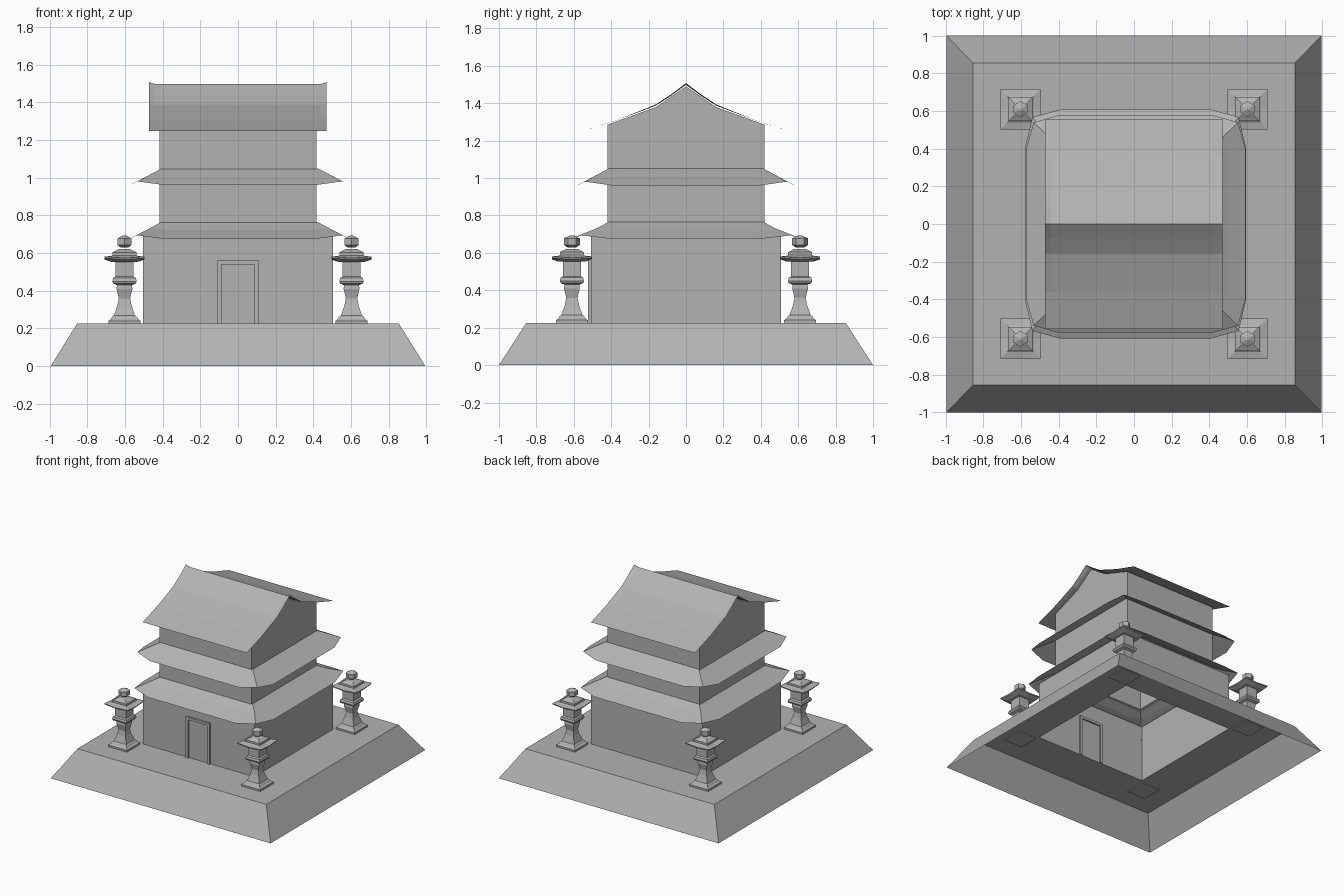
import bpy, math

if "Cube" in bpy.data.objects:
    bpy.data.objects.remove(bpy.data.objects["Cube"])

# One mid-grey stone material for everything
stone = bpy.data.materials.new("grey_stone")
stone.diffuse_color = (0.45, 0.45, 0.45, 1)
stone.use_nodes = True
stone.node_tree.nodes["Principled BSDF"].inputs["Base Color"].default_value = stone.diffuse_color


def mesh(name, verts, faces):
    me = bpy.data.meshes.new(name)
    me.from_pydata(verts, [], faces)
    me.update()
    me.materials.append(stone)
    ob = bpy.data.objects.new(name, me)
    bpy.context.collection.objects.link(ob)
    return ob


def loft(name, rings, cap_bottom=False, cap_top=False):
    """Skin a stack of rings that all run counter-clockwise."""
    n = len(rings[0])
    verts = [v for r in rings for v in r]
    faces = []
    for k in range(len(rings) - 1):
        for i in range(n):
            j = (i + 1) % n
            faces.append((k * n + i, k * n + j, (k + 1) * n + j, (k + 1) * n + i))
    if cap_bottom:
        faces.append(tuple(reversed(range(n))))
    if cap_top:
        faces.append(tuple(range((len(rings) - 1) * n, len(rings) * n)))
    return mesh(name, verts, faces)


def rect(hx, hy, z, cx=0, cy=0):
    return [(cx + sx * hx, cy + sy * hy, z) for sx, sy in ((-1, -1), (1, -1), (1, 1), (-1, 1))]


def square(h, z, cx=0, cy=0):
    return rect(h, h, z, cx, cy)


def box(name, x0, x1, y0, y1, z0, z1):
    rings = [[(x0, y0, z), (x1, y0, z), (x1, y1, z), (x0, y1, z)] for z in (z0, z1)]
    return loft(name, rings, True, True)


# Sloped stone platform (open underneath) and hollow ground-floor walls
loft("platform", [rect(0.995, 1.0, 0), square(0.855, 0.225), rect(0.504, 0.508, 0.225)])
loft("lower_walls", [rect(0.504, 0.508, 0.225), rect(0.504, 0.508, 0.69)])

# Door frame, slightly proud of the front wall
for s, side in ((-1, "left"), (1, "right")):
    xs = sorted((s * 0.087, s * 0.108))
    box("door_jamb_" + side, xs[0], xs[1], -0.523, -0.495, 0.225, 0.56)
box("door_lintel", -0.087, 0.087, -0.523, -0.495, 0.54, 0.56)


# Skirt roofs: flared sheet with clipped, lifted corners
def skirt_ring(hx, hy, mid, cut, z, lift):
    q = [(mid, -hy, z), (hx - cut, -hy + cut, z + lift), (hx, -mid, z)]
    ring = []
    for a, b in ((1, 1), (1, -1), (-1, -1), (-1, 1)):
        pts = [(a * x, b * y, zz) for x, y, zz in q]
        ring += pts if a * b > 0 else pts[::-1]
    return ring


def skirt_roof(name, hx, hy, z0, z1, cx):
    rings = [skirt_ring(hx, hy, 0.4, 0.04, z0, 0.02),
             skirt_ring(0.49, 0.49, 0.37, 0.015, z0 + (z1 - z0) * 0.53, 0.01),
             skirt_ring(0.415, 0.415, 0.355, 0.0, z1, 0)]
    loft(name, rings).location.x = cx


skirt_roof("lower_skirt_roof", 0.588, 0.608, 0.675, 0.765, 0.008)
skirt_roof("upper_skirt_roof", 0.583, 0.58, 0.961, 1.05, 0.01)

# Upper storeys with gabled ends
gable = [(-0.42, 0.755), (0.42, 0.755), (0.42, 1.285), (0.16, 1.38),
         (0, 1.49), (-0.16, 1.38), (-0.42, 1.285)]
n = len(gable)
verts = [(x, y, z) for x in (-0.418, 0.418) for y, z in gable]
mesh("upper_walls", verts, [tuple(reversed(range(n))), tuple(range(n, 2 * n)),
                            (1, 2, n + 2, n + 1), (0, n, 2 * n - 1, n - 1)])

# Main roof: curved sheet, ridge ends tipped up a little
half = [(0.0, 1.498), (0.08, 1.44), (0.16, 1.388), (0.36, 1.312), (0.558, 1.249)]
prof = [(-y, z) for y, z in half[:0:-1]] + half
cols = [(-0.472, 0.01), (-0.44, 0.0), (0.44, 0.0), (0.47, 0.01)]
m = len(prof)
verts = [(x, y, z + up * max(0, 1 - abs(y) / 0.4)) for x, up in cols for y, z in prof]
faces = [(c * m + i, (c + 1) * m + i, (c + 1) * m + i + 1, c * m + i + 1)
         for c in range(len(cols) - 1) for i in range(m - 1)]
mesh("main_roof", verts, faces)

# Four square stone lanterns: (half width, height) profiles
POST = [(0.085, 0.218), (0.085, 0.24), (0.072, 0.25), (0.065, 0.262), (0.056, 0.268),
        (0.038, 0.32), (0.03, 0.36), (0.042, 0.41), (0.04, 0.43), (0.06, 0.438),
        (0.065, 0.45), (0.06, 0.468), (0.048, 0.475), (0.048, 0.56)]


def lantern(cx, cy, tag):
    loft("lantern_post_" + tag, [square(h, z, cx, cy) for h, z in POST], True, True)

    # cap with lifted corners: eight points per ring
    def ring8(h, z, lift):
        c = square(h, z + lift, cx, cy)
        out = []
        for i in range(4):
            a, b = c[i], c[(i + 1) % 4]
            out += [a, ((a[0] + b[0]) / 2, (a[1] + b[1]) / 2, z)]
        return out
    cap = [(0.07, 0.553, 0), (0.105, 0.565, 0.008), (0.107, 0.573, 0.008), (0.07, 0.582, 0.003),
           (0.064, 0.588, 0), (0.064, 0.604, 0), (0.052, 0.61, 0), (0.03, 0.622, 0)]
    loft("lantern_cap_" + tag, [ring8(*r) for r in cap], True, True)
    # six-sided finial
    fin = [(0.024, 0.63), (0.042, 0.642), (0.042, 0.678), (0.008, 0.694)]
    loft("lantern_finial_" + tag,
         [[(cx + r * math.sin(-a * math.pi / 3), cy + r * math.cos(a * math.pi / 3), z)
           for a in range(6)] for r, z in fin], True, True)


for sx, a in ((-1, "left"), (1, "right")):
    for sy, b in ((-1, "front"), (1, "back")):
        lantern(sx * 0.603, sy * 0.61, b + "_" + a)
